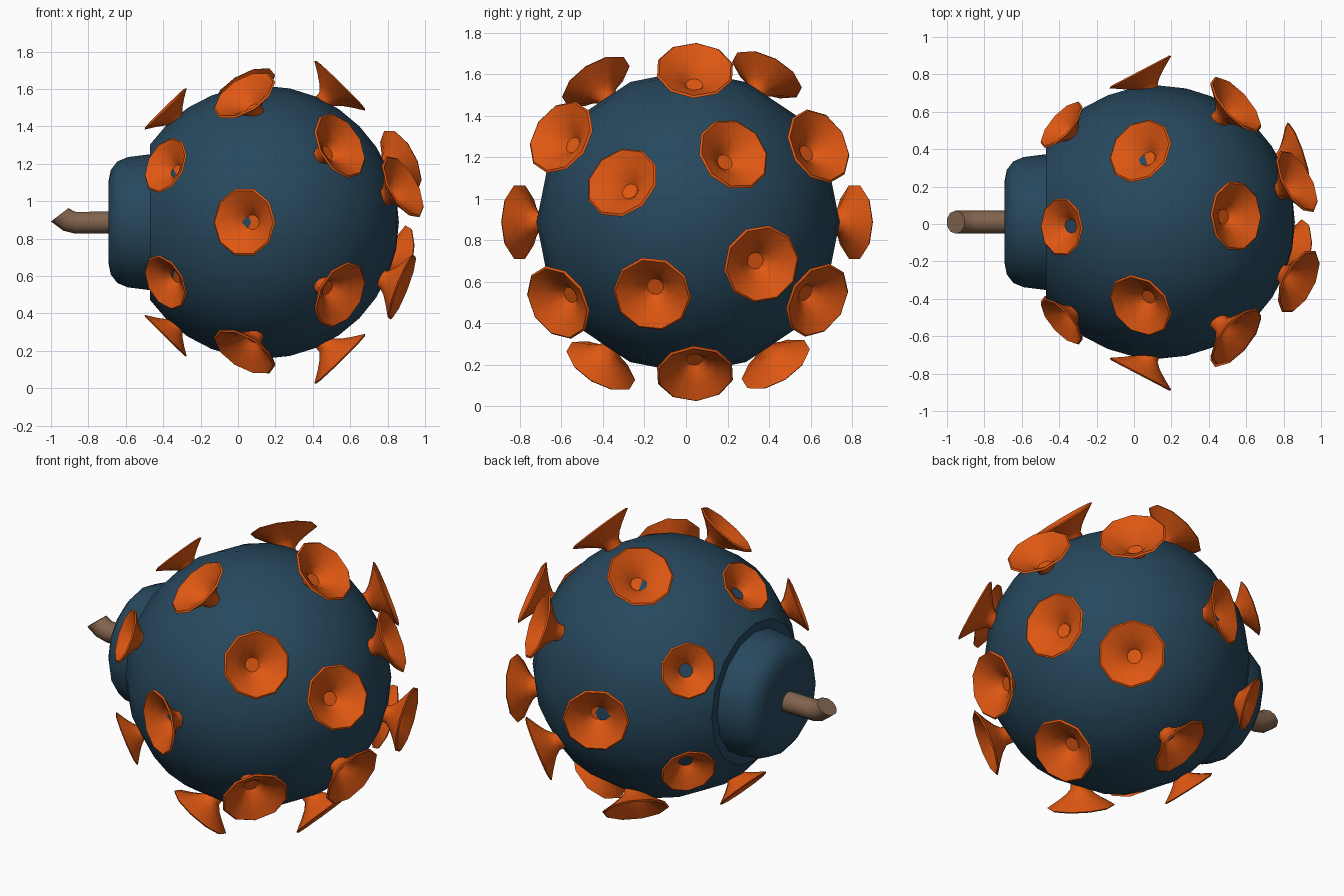
import bpy, bmesh, math
from mathutils import Vector, Matrix

if "Cube" in bpy.data.objects:
    bpy.data.objects.remove(bpy.data.objects["Cube"])

CENTER = Vector((0.13, 0.01, 0.888))
R = 0.73


def material(name, rgb):
    m = bpy.data.materials.new(name)
    m.diffuse_color = (*rgb, 1)
    m.use_nodes = True
    m.node_tree.nodes["Principled BSDF"].inputs["Base Color"].default_value = m.diffuse_color
    return m


BLUE = material("dark_blue", (0.02, 0.065, 0.11))
ORANGE = material("orange", (0.74, 0.096, 0.006))
BROWN = material("brown", (0.22, 0.127, 0.076))


def frame(origin, n, ref):
    """Matrix whose z axis is n and whose x axis leans towards ref."""
    z = Vector(n).normalized()
    x = (Vector(ref) - z * z.dot(Vector(ref))).normalized()
    y = z.cross(x)
    m = Matrix((x, y, z)).transposed().to_4x4()
    m.translation = origin
    return m


def skin(bm, rings):
    """Join rings of points; a ring with one point closes to a tip."""
    loops = [[bm.verts.new(p) for p in ring] for ring in rings]
    for a, b in zip(loops, loops[1:]):
        n = max(len(a), len(b))
        for i in range(n):
            j = (i + 1) % n
            if len(a) == 1:
                bm.faces.new((a[0], b[i], b[j]))
            elif len(b) == 1:
                bm.faces.new((a[i], b[0], a[j]))
            else:
                bm.faces.new((a[i], b[i], b[j], a[j]))


def circle(m, r, h, sides):
    if r == 0:
        return [m @ Vector((0, 0, h))]
    return [m @ Vector((r * math.cos(t), r * math.sin(t), h))
            for t in (2 * math.pi * i / sides for i in range(sides))]


def make(name, rings, mat, angle):
    bm = bmesh.new()
    skin(bm, rings)
    bmesh.ops.recalc_face_normals(bm, faces=bm.faces[:])
    me = bpy.data.meshes.new(name)
    bm.to_mesh(me)
    bm.free()
    me.materials.append(mat)
    ob = bpy.data.objects.new(name, me)
    bpy.context.collection.objects.link(ob)
    bpy.ops.object.select_all(action='DESELECT')
    ob.select_set(True)
    bpy.context.view_layer.objects.active = ob
    bpy.ops.object.shade_smooth_by_angle(angle=math.radians(angle))
    return ob


# Round body, cut off on the left
axis = frame(CENTER, (1, 0, 0), (0, 1, 0))
cut = math.acos(-0.60 / R)
ball = [(0, R)] + [(R * math.sin(cut * i / 13), R * math.cos(cut * i / 13))
                   for i in range(1, 14)] + [(0, -0.60)]
make("body", [circle(axis, r, h, 16) for r, h in ball], BLUE, 40)

# Collar with a rounded outer edge
collar = [(0, -0.55), (0.365, -0.55), (0.363, -0.60), (0.348, -0.72),
          (0.325, -0.775), (0.28, -0.81), (0.215, -0.823), (0, -0.823)]
make("collar", [circle(axis, r, h, 16) for r, h in collar], BLUE, 45)

# Bent fuse: centre x, z and slant of each ring
fuse = [(-0.65, 0.888, (-1, 0, 0)), (-0.862, 0.885, (-1, 0, 0.2)),
        (-0.905, 0.894, (-0.85, 0, 0.5)), (-0.953, 0.928, (-0.6, 0, 0.79))]
rings = []
for x, z, n in fuse:
    rings.append(circle(frame((x, 0.01, z), n, (0, 1, 0)), 0.062, 0, 10))
rings.insert(0, [Vector((-0.65, 0.01, 0.888))])
rings.append([Vector((-0.953, 0.01, 0.928))])
make("fuse", rings, BROWN, 40)

# Flared suction horn: radius and height relative to the rim (rim radius 0.19)
HORN = [(0, -0.102), (0.041, -0.102), (0.068, -0.070), (0.112, -0.038),
        (0.166, -0.006), (0.180, 0.002), (0.190, -0.006), (0.125, -0.046),
        (0.080, -0.078), (0.052, -0.108), (0.048, -0.17), (0, -0.17)]
count = 0


def horn(pos, n, scale):
    global count
    count += 1
    m = frame(pos, n, (1, 0, 0))
    make(f"horn_{count}",
         [circle(m, r * scale, h * scale, 10) for r, h in HORN], ORANGE, 42)


# Horn rings around the x axis: x, radius, normal (x, outward), scale, angles
RINGS = [
    (-0.39, 0.61, (-0.70, 0.71), 0.83, (30, 92, 150, 212, 270, 330)),
    (0.032, 0.812, (-0.46, 0.88), 0.98, (0, 61.5, 123, 180, 239, 302)),
    (0.548, 0.735, (0.70, 0.714), 1.0, (30, 87, 146, 212, 273, 329)),
]
for x, rad, (nx, nr), s, angles in RINGS:
    for a in angles:
        c, t = math.cos(math.radians(a)), math.sin(math.radians(a))
        horn(Vector((x, 0.005 + rad * c, CENTER.z + rad * t)),
             (nx, nr * c, nr * t), s)

# Four horns on the right end, each leaning its own way
END = [((0.885, -0.31, 1.08), (0.80, -0.40, 0.44), 0.98),
       ((0.875, 0.23, 1.216), (0.80, 0.43, 0.40), 0.98),
       ((0.88, -0.163, 0.54), (0.92, -0.15, -0.36), 1.0),
       ((0.88, 0.365, 0.685), (0.93, 0.30, -0.16), 1.0)]
for pos, n, s in END:
    horn(Vector(pos), n, s)
